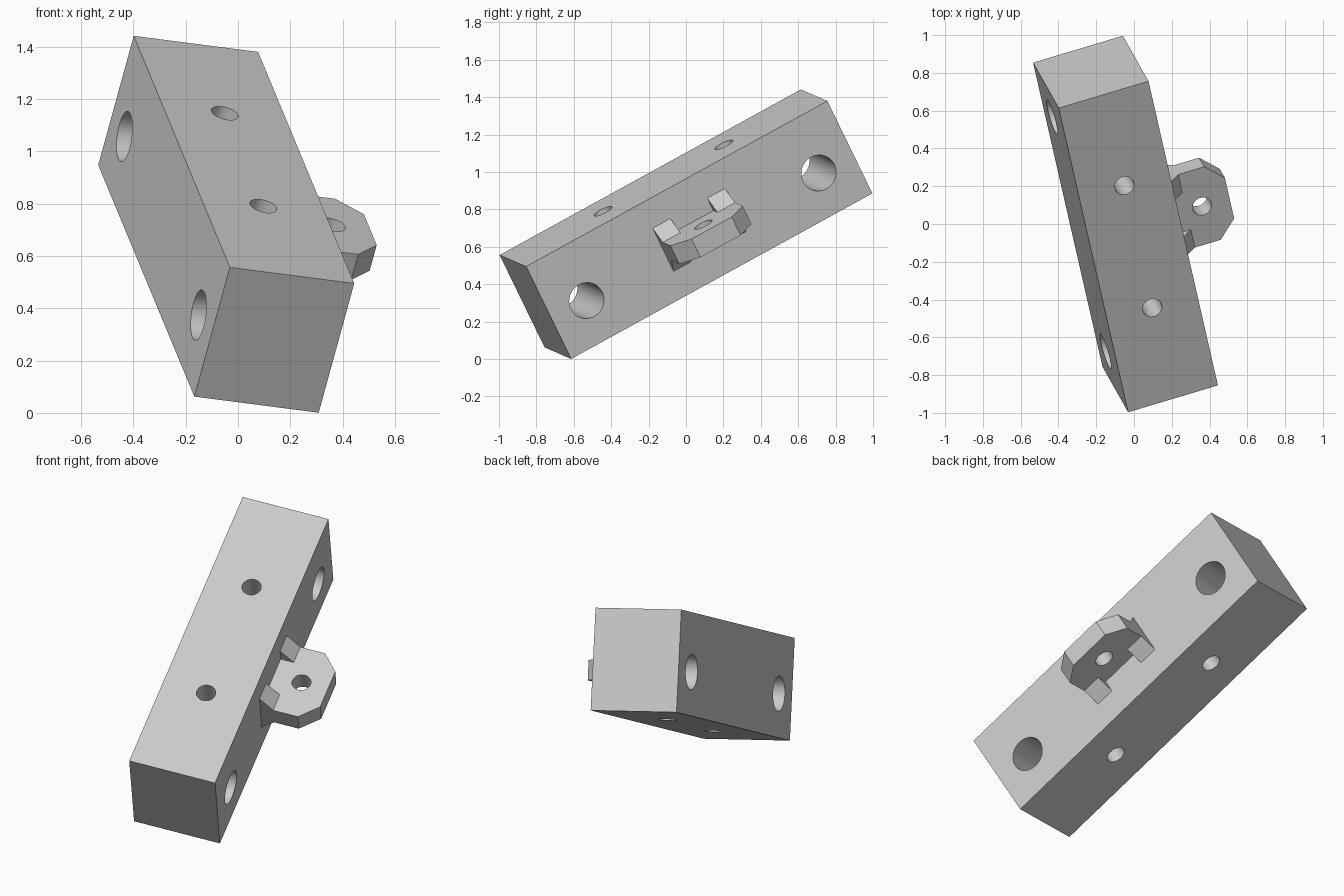
import bpy
import bmesh
from math import radians, pi
from mathutils import Matrix, Vector

cube = bpy.data.objects.get("Cube")
if cube:
    bpy.data.objects.remove(cube, do_unlink=True)

# Plain grey material
grey = bpy.data.materials.new("plain_grey")
grey.use_nodes = True
colour = (0.6, 0.6, 0.6, 1)
grey.diffuse_color = colour
grey.node_tree.nodes["Principled BSDF"].inputs["Base Color"].default_value = colour

# Tilted frame shared by all parts: x across, y along the bar, z up through it
along = Vector((-0.196, 0.859, 0.472)).normalized()
across = Vector((0.95, 0.29, -0.12))
across = (across - along * across.dot(along)).normalized()
up = across.cross(along)
frame = Matrix((across, along, up)).transposed().to_4x4()
frame.translation = (-0.045, 0, 0.721)

# Bar and tab sizes
HALF = Vector((0.25, 0.937, 0.283))
PLATE = 0.056
TAB_HALF = 0.225


def make(name, bm):
    bmesh.ops.recalc_face_normals(bm, faces=bm.faces)
    mesh = bpy.data.meshes.new(name)
    bm.to_mesh(mesh)
    bm.free()
    mesh.materials.append(grey)
    obj = bpy.data.objects.new(name, mesh)
    obj.matrix_world = frame
    bpy.context.collection.objects.link(obj)
    return obj


def prism(name, points, extrusion):
    """Extrude a closed outline along a vector."""
    bm = bmesh.new()
    face = bm.faces.new([bm.verts.new(p) for p in points])
    result = bmesh.ops.extrude_face_region(bm, geom=[face], use_keep_orig=True)
    verts = [v for v in result["geom"] if isinstance(v, bmesh.types.BMVert)]
    bmesh.ops.translate(bm, verts=verts, vec=extrusion)
    return make(name, bm)


def drill(obj, centre, radius, axis):
    """Cut a round through hole along local x or z."""
    bm = bmesh.new()
    turn = Matrix.Rotation(pi / 2, 4, "Y") if axis == "x" else Matrix()
    bmesh.ops.create_cone(bm, cap_ends=True, segments=48, radius1=radius, radius2=radius,
                          depth=1, matrix=Matrix.Translation(centre) @ turn)
    cutter = make("hole_cutter", bm)
    cutter.hide_render = True
    mod = obj.modifiers.new("hole", "BOOLEAN")
    mod.operation = "DIFFERENCE"
    mod.solver = "EXACT"
    mod.object = cutter
    bpy.context.view_layer.objects.active = obj
    bpy.ops.object.modifier_apply(modifier=mod.name)
    bpy.data.objects.remove(cutter, do_unlink=True)


def smooth(obj):
    obj.data.shade_smooth()
    obj.data.set_sharp_from_angle(angle=radians(30))


# Long bar with two wide side holes and two narrow vertical holes
bm = bmesh.new()
bmesh.ops.create_cube(bm, size=2, matrix=Matrix.Diagonal((*HALF, 1)))
bar = make("bar", bm)
for side in (-1, 1):
    drill(bar, (0, side * 0.722, -0.042), 0.097, "x")
    drill(bar, (0, side * 0.376, 0), 0.053, "z")
smooth(bar)

# Side tab with chamfered corners and a hole
half_outline = [(0.25, TAB_HALF), (0.47, TAB_HALF), (0.565, 0.125)]
outline = half_outline + [(x, -y) for x, y in reversed(half_outline)]
tab = prism("side_tab", [(x, y, -PLATE) for x, y in outline], (0, 0, 2 * PLATE))
drill(tab, (0.412, 0, 0), 0.052, "z")
smooth(tab)

# Wedge gussets above and below both ends of the tab
for end, end_name in ((-1, "front"), (1, "back")):
    for face, face_name in ((-1, "lower"), (1, "upper")):
        profile = [(0.25, PLATE), (0.25, 0.132), (0.326, PLATE)]
        prism(face_name + "_" + end_name + "_gusset",
              [(x, end * TAB_HALF, face * z) for x, z in profile],
              (0, -end * 0.11, 0))
